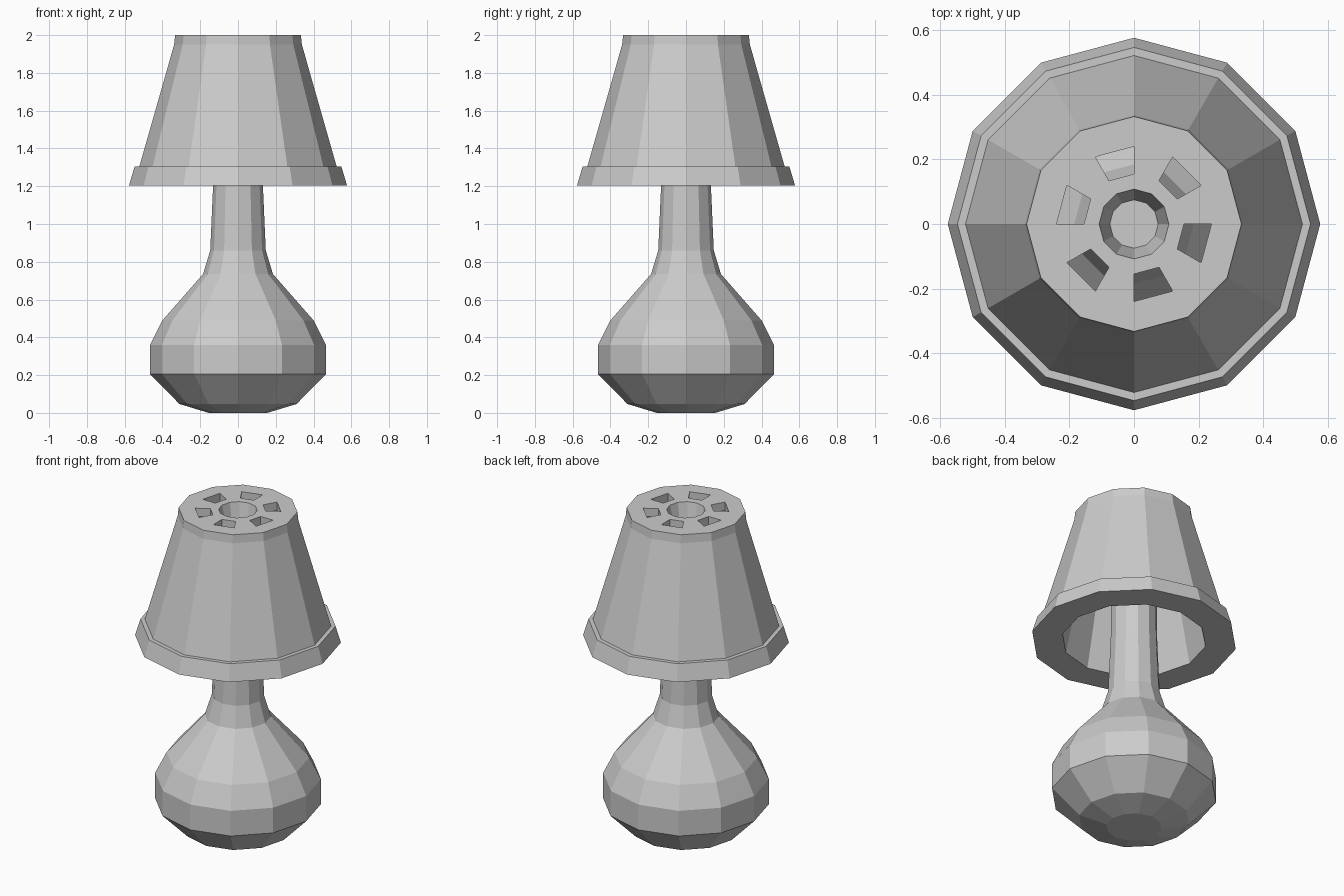
import bpy, bmesh
from math import cos, sin, radians

if "Cube" in bpy.data.objects:
    bpy.data.objects.remove(bpy.data.objects["Cube"])

SIDES = 12


def lathe(name, profile, closed_loop=False, hole_bands=()):
    """Spin (radius, z) points; hole_bands = (upper, lower) band indices cut through on odd sectors."""
    bm = bmesh.new()
    rings = [[bm.verts.new((r * cos(radians(30 * k)), r * sin(radians(30 * k)), z))
              for k in range(SIDES)] for r, z in profile]
    n = len(rings)
    for i in range(n if closed_loop else n - 1):
        a, b = rings[i], rings[(i + 1) % n]
        for k in range(SIDES):
            if not (i in hole_bands and k % 2):
                j = (k + 1) % SIDES
                bm.faces.new((a[k], a[j], b[j], b[k]))
    if not closed_loop:
        bm.faces.new(rings[0])
        bm.faces.new(rings[-1])
    # walls joining the upper and lower rims of each slot
    if hole_bands:
        lo, up = hole_bands
        li, lout = rings[lo], rings[lo + 1]
        uo, ui = rings[up], rings[up + 1]
        for k in range(1, SIDES, 2):
            j = (k + 1) % SIDES
            low = (li[k], lout[k], lout[j], li[j])
            top = (ui[k], uo[k], uo[j], ui[j])
            for s in range(4):
                t = (s + 1) % 4
                # the wall at the rim of the plate may already exist as inner cone edge
                bm.faces.new((low[s], low[t], top[t], top[s]))
    bmesh.ops.recalc_face_normals(bm, faces=bm.faces)
    mesh = bpy.data.meshes.new(name)
    bm.to_mesh(mesh)
    bm.free()
    obj = bpy.data.objects.new(name, mesh)
    bpy.context.collection.objects.link(obj)
    return obj


# Bulbous base flowing into the stem
lathe("base_and_stem", [
    (0.155, 0.0), (0.31, 0.047), (0.465, 0.205), (0.465, 0.36), (0.40, 0.49),
    (0.185, 0.735), (0.147, 0.86), (0.132, 1.2), (0.125, 1.85)])

# Hollow shade: socket, vented top plate, inner cone, rim, outer cone
lathe("shade", [
    (0.125, 1.85), (0.125, 1.95), (0.155, 1.95), (0.24, 1.95), (0.25, 1.948),
    (0.405, 1.205), (0.577, 1.205), (0.547, 1.305), (0.522, 1.305),
    (0.338, 1.95), (0.333, 2.0), (0.24, 2.0), (0.155, 2.0),
    (0.108, 2.0), (0.075, 1.85)], closed_loop=True, hole_bands=(2, 11))
